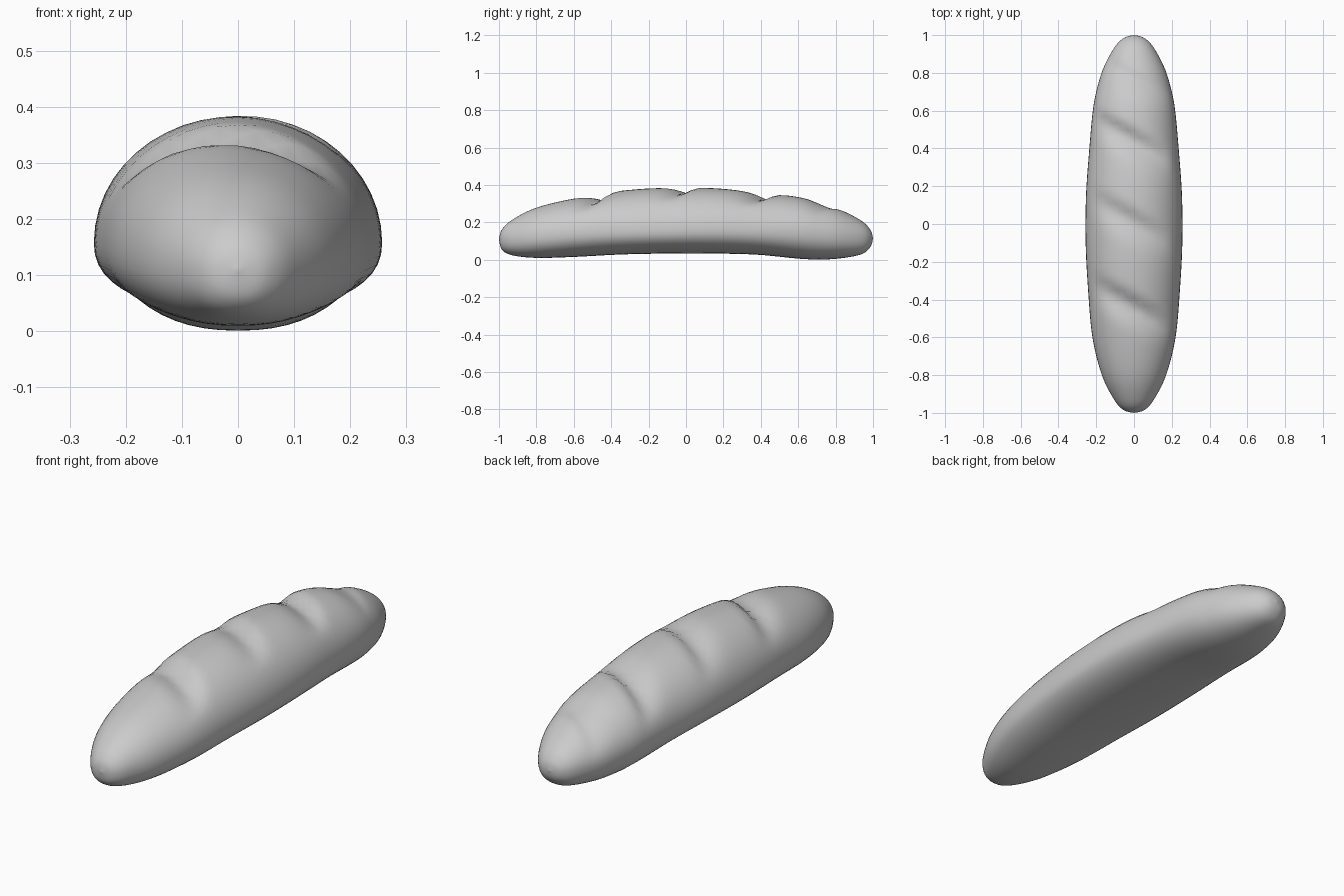
import bpy, bmesh, math
from mathutils import Vector

if "Cube" in bpy.data.objects:
    bpy.data.objects.remove(bpy.data.objects["Cube"])

# Loaf outline stations: y, half width, bottom z, top z, z of widest point
KEYS = [
    (-1.0, 0.0, 0.11, 0.11, 0.11), (-0.985, 0.055, 0.055, 0.16, 0.11),
    (-0.93, 0.105, 0.024, 0.213, 0.115), (-0.8, 0.17, 0.01, 0.278, 0.125),
    (-0.6, 0.22, 0.015, 0.327, 0.14), (-0.35, 0.243, 0.028, 0.368, 0.15),
    (-0.1, 0.256, 0.033, 0.385, 0.155), (0.15, 0.254, 0.033, 0.382, 0.16),
    (0.38, 0.238, 0.027, 0.36, 0.155), (0.6, 0.218, 0.006, 0.335, 0.15),
    (0.72, 0.195, 0.001, 0.302, 0.14), (0.83, 0.16, 0.008, 0.265, 0.13),
    (0.94, 0.1, 0.03, 0.207, 0.12), (0.987, 0.05, 0.07, 0.158, 0.115),
    (1.0, 0.0, 0.115, 0.115, 0.115),
]
# Diagonal slashes: centre y at x = 0, depth
SLASHES = [(-0.43, 0.045), (0.02, 0.036), (0.45, 0.042), (0.78, 0.012)]
SIDES, STEPS = 48, 6


def spline(i, t):
    """Catmull-Rom between stations i and i+1."""
    p = [Vector(KEYS[min(max(k, 0), len(KEYS) - 1)]) for k in range(i - 1, i + 3)]
    return 0.5 * (2 * p[1] + (p[2] - p[0]) * t
                  + (2 * p[0] - 5 * p[1] + 4 * p[2] - p[3]) * t ** 2
                  + (3 * p[1] - p[0] - 3 * p[2] + p[3]) * t ** 3)


def slash_depth(x, y):
    """Steep lip on the +y side, gentle slope on the -y side."""
    total = 0
    across = max(0, 1 - ((x + 0.02) / 0.21) ** 2)
    for y0, depth in SLASHES:
        d = y - (y0 - 0.55 * x)
        width = 0.035 if d > 0 else 0.085
        total += depth * across * math.exp(-(d / width) ** 2)
    return total


def power(v, e):
    return math.copysign(abs(v) ** e, v)


# Loft the loaf from rounded cross-sections
bm = bmesh.new()
rows = [spline(i, s / STEPS) for i in range(len(KEYS) - 1) for s in range(STEPS)]
rows.append(Vector(KEYS[-1]))
rings = []
for y, w, zb, zt, zm in rows:
    ring = []
    for k in range(SIDES):
        a = 2 * math.pi * k / SIDES
        c, s = math.cos(a), math.sin(a)
        if s >= 0:
            x, z = w * c, zm + (zt - zm) * s
            z -= slash_depth(x, y) * min(1, s * 1.6)
        else:
            x, z = w * power(c, 0.88), zm + (zm - zb) * power(s, 0.88)
        ring.append(bm.verts.new((x, y, z)))
    rings.append(ring)
for r0, r1 in zip(rings, rings[1:]):
    for k in range(SIDES):
        n = (k + 1) % SIDES
        bm.faces.new((r0[k], r1[k], r1[n], r0[n]))
bmesh.ops.remove_doubles(bm, verts=bm.verts, dist=0.0002)
bmesh.ops.recalc_face_normals(bm, faces=bm.faces)

mesh = bpy.data.meshes.new("bread_loaf")
bm.to_mesh(mesh)
bm.free()
mesh.polygons.foreach_set("use_smooth", [True] * len(mesh.polygons))
loaf = bpy.data.objects.new("bread_loaf", mesh)
bpy.context.collection.objects.link(loaf)
